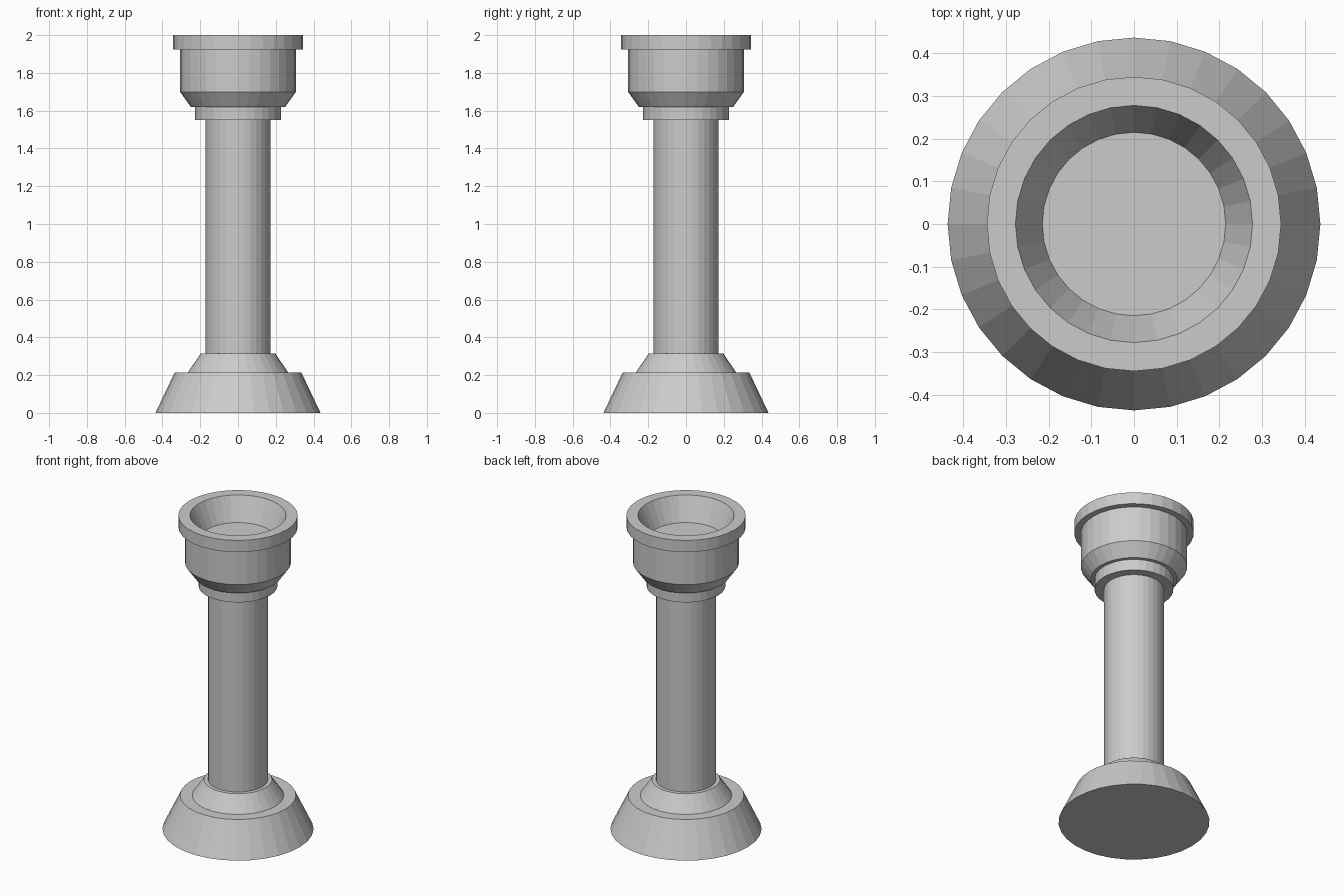
import bpy, bmesh
from math import cos, sin, tau

if "Cube" in bpy.data.objects:
    bpy.data.objects.remove(bpy.data.objects["Cube"])

SIDES = 32


def lathe(name, profile):
    """Closed flat-shaded solid turned from (radius, z) points, bottom to top."""
    bm = bmesh.new()
    rings = [[bm.verts.new((r * cos(tau * i / SIDES), r * sin(tau * i / SIDES), z))
              for i in range(SIDES)] for r, z in profile]
    for low, high in zip(rings, rings[1:]):
        for i in range(SIDES):
            j = (i + 1) % SIDES
            bm.faces.new((low[i], low[j], high[j], high[i]))
    bm.faces.new(rings[0][::-1])
    bm.faces.new(rings[-1])
    mesh = bpy.data.meshes.new(name)
    bm.to_mesh(mesh)
    bm.free()
    obj = bpy.data.objects.new(name, mesh)
    bpy.context.collection.objects.link(obj)
    return obj


# Stepped, tapered foot
lathe("pedestal_base", [(0.437, 0), (0.335, 0.215), (0.265, 0.215), (0.197, 0.315)])

# Straight column
lathe("column_shaft", [(0.173, 0.315), (0.173, 1.55)])

# Ring under the bowl
lathe("neck_collar", [(0.228, 1.55), (0.228, 1.62)])

# Bowl with flared underside, projecting rim and hollow top
lathe("bowl", [(0.25, 1.62), (0.307, 1.70), (0.307, 1.925), (0.345, 1.925),
               (0.345, 2.0), (0.278, 2.0), (0.215, 1.853)])
